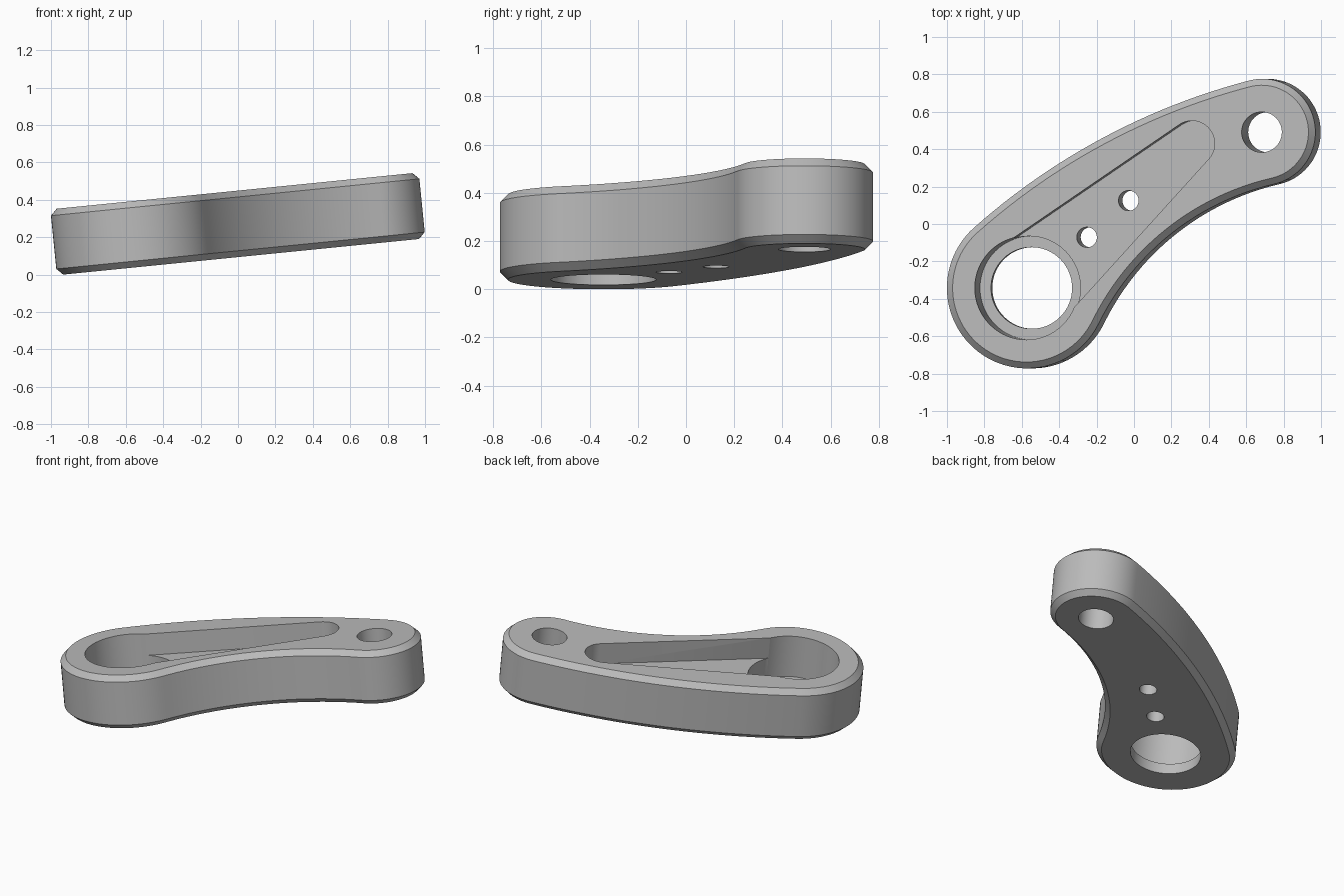
import bpy, bmesh
from math import pi, tau, atan, atan2, asin, cos, sin
from mathutils import Vector, Matrix

if "Cube" in bpy.data.objects:
    bpy.data.objects.remove(bpy.data.objects["Cube"], do_unlink=True)

BIG, SMALL, TIP = Vector((-0.561, -0.342)), Vector((0.704, 0.491)), Vector((0.329, 0.43))
BIG_R, SMALL_R = 0.43, 0.285
HALF, CHAMFER, TILT = 0.177, 0.034, atan(0.1)

grey = bpy.data.materials.new("plain grey")
grey.use_nodes = True
grey.diffuse_color = (0.5, 0.5, 0.5, 1)
grey.node_tree.nodes["Principled BSDF"].inputs["Base Color"].default_value = grey.diffuse_color


def arc(c, r, a0, a1, n):
    return [c + r * Vector((cos(a0 + (a1 - a0) * i / n), sin(a0 + (a1 - a0) * i / n)))
            for i in range(n + 1)]


def angle(a, b):
    return atan2(b.y - a.y, b.x - a.x)


def arc_centre(ra, rb):
    """Point on the lower side at distance ra from BIG and rb from SMALL."""
    line = SMALL - BIG
    d = line.length
    along = (d * d + ra * ra - rb * rb) / (2 * d)
    u = line / d
    return BIG + u * along + Vector((u.y, -u.x)) * (ra * ra - along * along) ** 0.5


def arm_outline(inset):
    """Two round ends joined by a bulging back edge and a hollow front edge."""
    upper_r, lower_r = 3.6, 1.4
    uc = arc_centre(upper_r - BIG_R, upper_r - SMALL_R)
    lc = arc_centre(lower_r + BIG_R, lower_r + SMALL_R)
    a_up, b_up = angle(uc, BIG), angle(uc, SMALL)
    a_lo, b_lo = angle(BIG, lc), angle(SMALL, lc)
    pts = arc(BIG, BIG_R - inset, a_up, a_lo + tau, 48)[:-1]
    pts += arc(lc, lower_r + inset, angle(lc, BIG), angle(lc, SMALL), 24)[:-1]
    pts += arc(SMALL, SMALL_R - inset, b_lo, b_up, 40)[:-1]
    pts += arc(uc, upper_r - inset, b_up, a_up, 24)[:-1]
    return pts


def loft(name, layers):
    """Solid through matching outlines, given as (points, height) from the bottom up."""
    bm = bmesh.new()
    rings = [[bm.verts.new((p.x, p.y, h)) for p in pts] for pts, h in layers]
    for low, high in zip(rings, rings[1:]):
        for i in range(len(low)):
            j = (i + 1) % len(low)
            bm.faces.new((low[i], low[j], high[j], high[i]))
    bm.faces.new(rings[0][::-1])
    bm.faces.new(rings[-1])
    bmesh.ops.recalc_face_normals(bm, faces=bm.faces)
    mesh = bpy.data.meshes.new(name)
    bm.to_mesh(mesh)
    bm.free()
    mesh.materials.append(grey)
    ob = bpy.data.objects.new(name, mesh)
    bpy.context.collection.objects.link(ob)
    return ob


def cut(body, pts, floor, top=0.4):
    cutter = loft("cutter", [(pts, floor), (pts, top)])
    cutter.hide_render = True
    mod = body.modifiers.new("cut", "BOOLEAN")
    mod.operation, mod.solver, mod.object = "DIFFERENCE", "EXACT", cutter
    bpy.ops.object.modifier_apply(modifier=mod.name)
    bpy.data.objects.remove(cutter, do_unlink=True)


def circle(c, r, n=64):
    return arc(c, r, 0, tau, n)[:-1]


# Chamfered arm body
side = HALF - CHAMFER
arm = loft("link_arm", [(arm_outline(CHAMFER), -HALF), (arm_outline(0), -side),
                        (arm_outline(0), side), (arm_outline(CHAMFER), HALF)])
bpy.context.view_layer.objects.active = arm
arm.select_set(True)

# Tapered pocket and the deeper counterbore at the big end
wide, narrow = 0.26, 0.122
axis = angle(BIG, TIP)
spread = pi / 2 - asin((wide - narrow) / (TIP - BIG).length)
pocket = arc(BIG, wide, axis + spread, axis + tau - spread, 40)
pocket += arc(TIP, narrow, axis - spread, axis + spread, 32)
cut(arm, pocket, 0.035)
cut(arm, circle(BIG, 0.277), -0.105)

# Through holes
for centre, radius in ((BIG, 0.218), (SMALL, 0.108),
                       (Vector((-0.026, 0.125)), 0.054), (Vector((-0.25, -0.071)), 0.054)):
    cut(arm, circle(centre, radius), -0.4)

# Tilt the arm upward along its length and stand it on the ground
arm.data.transform(Matrix.Rotation(-TILT, 4, "Y"))
lowest = min(v.co.z for v in arm.data.vertices)
arm.data.transform(Matrix.Translation((0, 0, -lowest)))
bpy.ops.object.shade_smooth_by_angle(angle=pi / 7)
